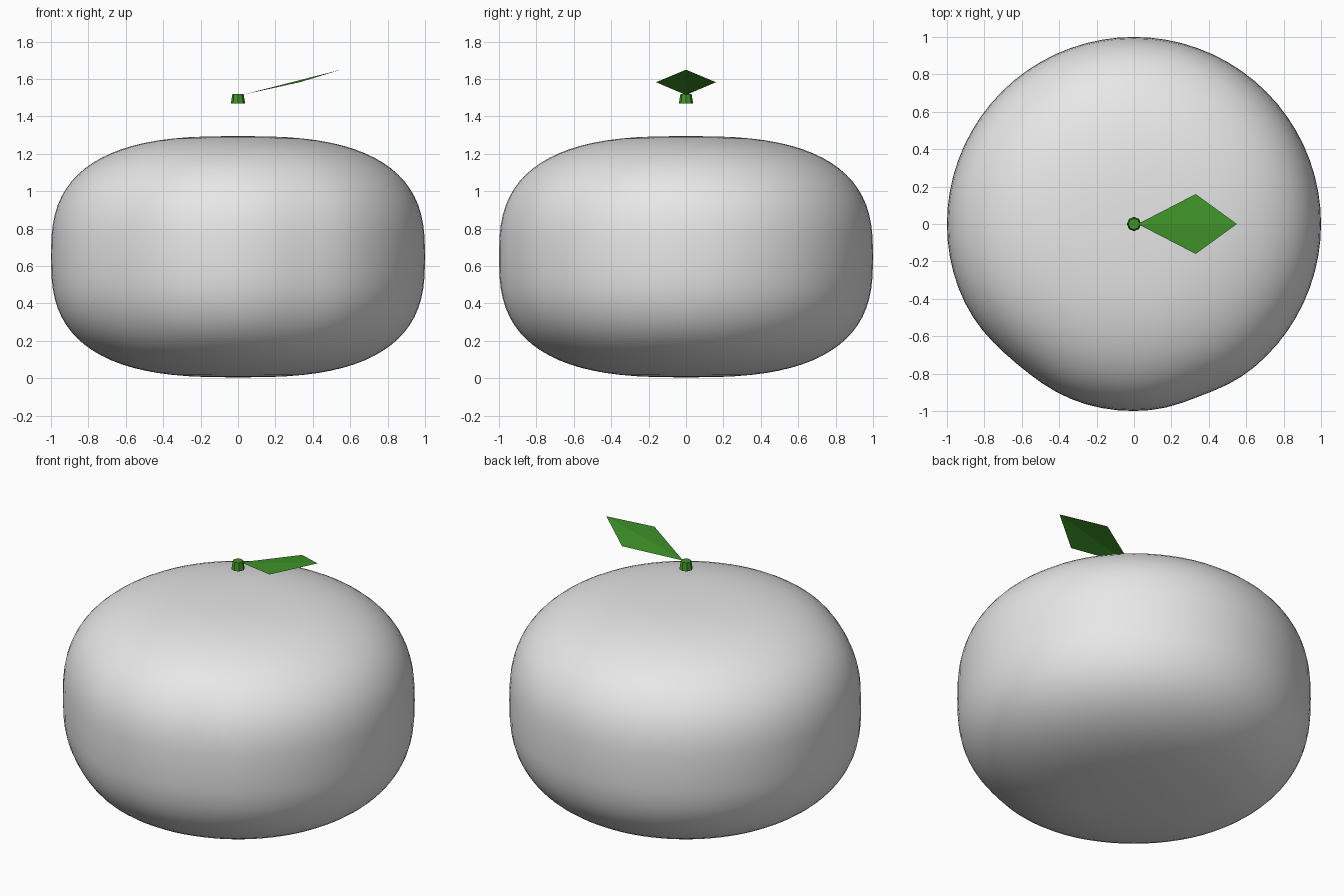
import bpy, bmesh
from math import sin, cos, pi, exp

cube = bpy.data.objects.get("Cube")
if cube:
    bpy.data.objects.remove(cube, do_unlink=True)


def make_material(name, rgb):
    mat = bpy.data.materials.new(name)
    mat.use_nodes = True
    color = (*rgb, 1)
    mat.diffuse_color = color
    mat.node_tree.nodes["Principled BSDF"].inputs["Base Color"].default_value = color
    return mat


def finish(bm, name, mat, smooth=False):
    mesh = bpy.data.meshes.new(name)
    for face in bm.faces:
        face.smooth = smooth
    bm.to_mesh(mesh)
    bm.free()
    mesh.materials.append(mat)
    obj = bpy.data.objects.new(name, mesh)
    bpy.context.collection.objects.link(obj)
    return obj


def power(value, exponent):
    return abs(value) ** exponent * (1 if value >= 0 else -1)


grey = make_material("pale grey", (0.8, 0.8, 0.8))
green = make_material("leaf green", (0.05, 0.29, 0.022))

# Plump body: a squashed superellipse of revolution with soft dents at the front
HALF = 0.645
SQUARENESS = 2 / 2.75
RINGS, SIDES = 40, 72


def body_point(ring, side):
    lat = -pi / 2 + pi * ring / RINGS
    lon = 2 * pi * side / SIDES
    radius = power(cos(lat), SQUARENESS)
    z = 0.65 + HALF * power(sin(lat), SQUARENESS)
    x, y = radius * cos(lon), radius * sin(lon)
    dent = 1 - 0.025 * radius * exp(-((x + 0.62) ** 2 + (y + 0.74) ** 2) / 0.08)
    dent -= 0.015 * radius * exp(-((x - 0.35) ** 2 + (y + 0.9) ** 2) / 0.03)
    return x * dent, y * dent, z


bm = bmesh.new()
bottom = bm.verts.new((0, 0, 0.65 - HALF))
top = bm.verts.new((0, 0, 0.65 + HALF))
rings = [[bm.verts.new(body_point(r, s)) for s in range(SIDES)] for r in range(1, RINGS)]
for s in range(SIDES):
    n = (s + 1) % SIDES
    bm.faces.new((bottom, rings[0][n], rings[0][s]))
    bm.faces.new((top, rings[-1][s], rings[-1][n]))
    for low, high in zip(rings, rings[1:]):
        bm.faces.new((low[s], low[n], high[n], high[s]))
finish(bm, "body", grey, smooth=True)

# Small tapered stem floating above the body
bm = bmesh.new()
bmesh.ops.create_cone(bm, cap_ends=True, segments=8, radius1=0.038, radius2=0.03, depth=0.05)
stem = finish(bm, "stem", green)
stem.location.z = 1.495

# Kite-shaped leaf, folded slightly along its midrib
bm = bmesh.new()
base, tip, left, right = [bm.verts.new(p) for p in (
    (0.02, 0, 1.515), (0.55, 0, 1.65), (0.33, 0.16, 1.583), (0.33, -0.16, 1.583))]
bm.faces.new((base, tip, left))
bm.faces.new((base, right, tip))
finish(bm, "leaf", green)
